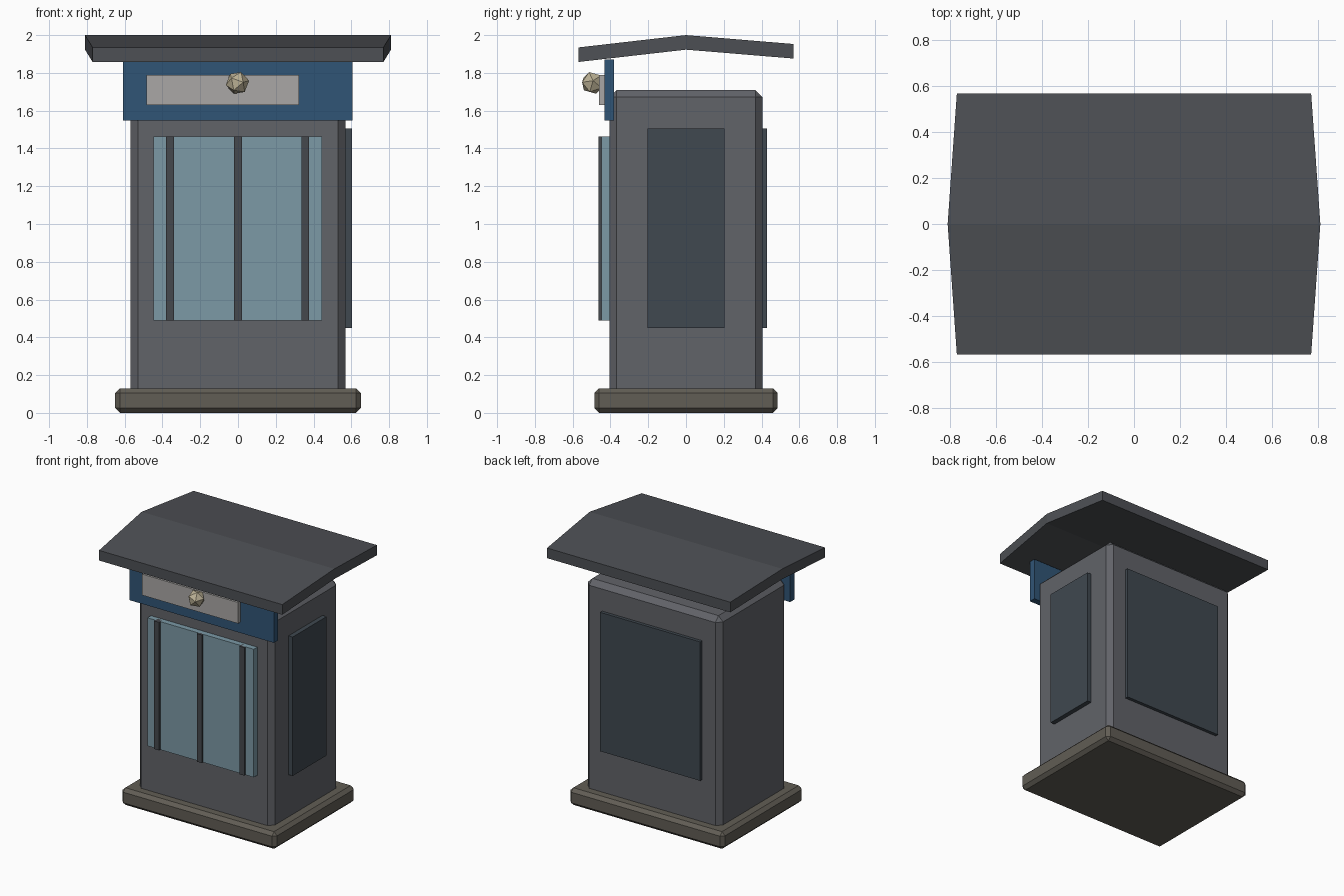
import bpy, bmesh

if "Cube" in bpy.data.objects:
    bpy.data.objects.remove(bpy.data.objects["Cube"])


def material(name, rgb):
    m = bpy.data.materials.new(name)
    m.diffuse_color = (*rgb, 1)
    m.use_nodes = True
    m.node_tree.nodes["Principled BSDF"].inputs["Base Color"].default_value = m.diffuse_color
    return m


DARK = material("dark_grey", (0.12, 0.125, 0.14))
ROOF = material("slate", (0.075, 0.08, 0.09))
STONE = material("stone", (0.12, 0.11, 0.09))
PANEL = material("dark_panel", (0.05, 0.065, 0.08))
GLASS = material("glass", (0.2, 0.32, 0.38))
BAR = material("bar", (0.06, 0.065, 0.075))
BLUE = material("blue", (0.03, 0.09, 0.18))
PALE = material("pale", (0.4, 0.39, 0.38))
LAMP = material("lamp", (0.5, 0.44, 0.3))


def box(name, x, y, z, mat, bevel=0):
    """Box from (min, max) ranges, with an optional one-step chamfer."""
    bpy.ops.mesh.primitive_cube_add(
        size=1, location=[(a + b) / 2 for a, b in (x, y, z)])
    o = bpy.context.object
    o.name = name
    o.scale = [b - a for a, b in (x, y, z)]
    bpy.ops.object.transform_apply(location=False, rotation=False, scale=True)
    o.data.materials.append(mat)
    if bevel:
        mod = o.modifiers.new("chamfer", 'BEVEL')
        mod.width, mod.segments = bevel, 1
    return o


# Plinth and booth body
box("plinth", (-0.65, 0.65), (-0.485, 0.485), (0, 0.13), STONE, 0.025)
box("body", (-0.568, 0.568), (-0.405, 0.405), (0.07, 1.71), DARK, 0.038)

# Right side and back panels
box("side_panel", (0.55, 0.603), (-0.205, 0.203), (0.45, 1.505), PANEL)
box("back_panel", (-0.42, 0.42), (0.38, 0.43), (0.45, 1.505), PANEL)

# Front window with three upright bars
box("front_window", (-0.448, 0.446), (-0.448, -0.39), (0.49, 1.463), GLASS)
for i, x in enumerate((-0.36, 0, 0.356)):
    box(f"window_bar_{i + 1}", (x - 0.021, x + 0.021), (-0.463, -0.42), (0.49, 1.463), BAR)

# Sign board, its pale plate and the faceted lamp
box("sign_board", (-0.608, 0.605), (-0.432, -0.382), (1.548, 1.872), BLUE)
box("sign_plate", (-0.485, 0.322), (-0.46, -0.42), (1.63, 1.79), PALE)
bpy.ops.mesh.primitive_ico_sphere_add(
    subdivisions=1, radius=0.063, location=(-0.003, -0.495, 1.747), rotation=(0.35, 0.25, 0.2))
lamp = bpy.context.object
lamp.name = "lamp"
lamp.data.materials.append(LAMP)

# Shallow gabled roof slab: (y, half width, top, underside) at eaves and ridge
bm = bmesh.new()
rings = []
for y, w, top, low in ((-0.568, 0.77, 1.935, 1.858),
                       (0, 0.81, 2.0, 1.923),
                       (0.568, 0.77, 1.953, 1.876)):
    rings.append([bm.verts.new(p) for p in ((-w, y, top), (w, y, top), (w, y, low), (-w, y, low))])
for a, b in zip(rings, rings[1:]):
    for i in range(4):
        j = (i + 1) % 4
        bm.faces.new((a[i], a[j], b[j], b[i]))
bm.faces.new(rings[0])
bm.faces.new(rings[-1])
bmesh.ops.recalc_face_normals(bm, faces=bm.faces)
mesh = bpy.data.meshes.new("roof")
bm.to_mesh(mesh)
bm.free()
mesh.materials.append(ROOF)
bpy.context.collection.objects.link(bpy.data.objects.new("roof", mesh))
